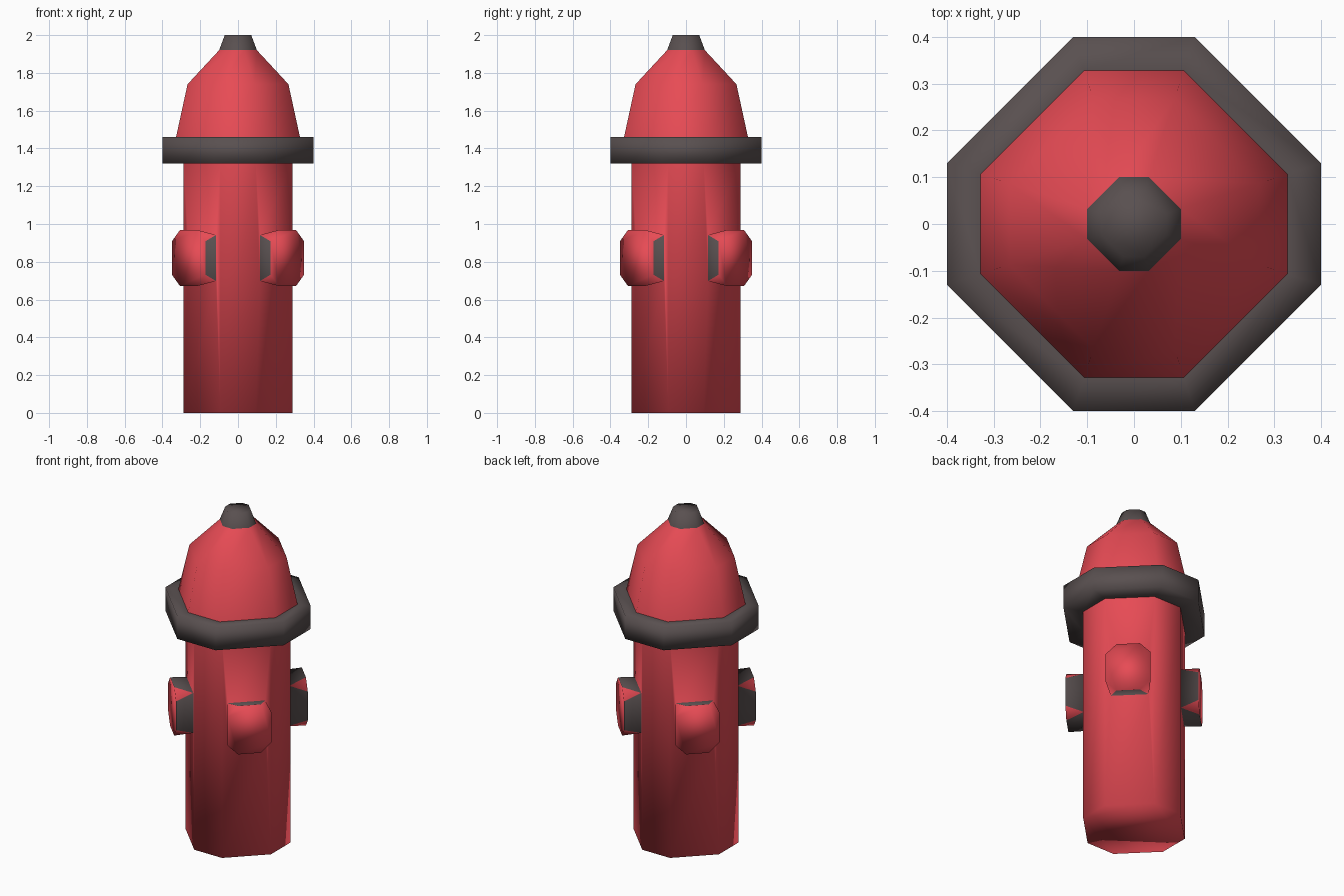
import bpy, bmesh, math
from mathutils import Vector

if "Cube" in bpy.data.objects:
    bpy.data.objects.remove(bpy.data.objects["Cube"])

RATIO = 0.325  # corner offset of the chamfered-square cross-section


def material(name, rgb):
    m = bpy.data.materials.new(name)
    m.diffuse_color = (*rgb, 1)
    m.use_nodes = True
    m.node_tree.nodes["Principled BSDF"].inputs["Base Color"].default_value = m.diffuse_color
    return m


RED = material("red_paint", (0.80, 0.07, 0.09))
GREY = material("dark_metal", (0.10, 0.08, 0.08))


def octagon(bm, w, z):
    c = w * RATIO
    pts = [(w, -c), (w, c), (c, w), (-c, w), (-w, c), (-w, -c), (-c, -w), (c, -w)]
    return [bm.verts.new((x, y, z)) for x, y in pts]


def bridge(bm, a, b, skip=()):
    n = len(a)
    for i in range(n):
        if i not in skip:
            bm.faces.new((a[i], a[(i + 1) % n], b[(i + 1) % n], b[i]))


def finish(bm, name, mats):
    for f in bm.faces:
        f.smooth = True
    mesh = bpy.data.meshes.new(name)
    bm.to_mesh(mesh)
    bm.free()
    for m in mats:
        mesh.materials.append(m)
    obj = bpy.data.objects.new(name, mesh)
    bpy.context.collection.objects.link(obj)
    return obj


def loft(name, profile, mat, cap_top=False):
    bm = bmesh.new()
    rings = [octagon(bm, w, z) for w, z in profile]
    for a, b in zip(rings, rings[1:]):
        bridge(bm, a, b)
    if cap_top:
        bm.faces.new(rings[-1])
    return finish(bm, name, [mat])


# Barrel with four hose outlets drawn out of its diagonal sides
def barrel(width, height):
    bm = bmesh.new()
    low, high = octagon(bm, width, 0), octagon(bm, width, height)
    bm.faces.new(low[::-1])
    bridge(bm, low, high, skip=(1, 3, 5, 7))
    r_base, r_cap, zc = width * (1 + RATIO) / math.sqrt(2), 0.37, 0.82
    for k in range(4):
        ang = math.radians(45 + 90 * k)
        out = Vector((math.cos(ang), math.sin(ang), 0))
        side = Vector((-math.sin(ang), math.cos(ang), 0))

        def point(r, t, z):
            return bm.verts.new(out * r + side * t + Vector((0, 0, zc + z)))

        i, j = 2 * k + 1, (2 * k + 2) % 8
        outer = [low[i], low[j], high[j], high[i]]
        base = [point(r_base, t, z) for t, z in
                ((-.105, -.122), (.105, -.122), (.105, .122), (-.105, .122))]
        bridge(bm, outer, base)
        # octagonal outlet cap, two points per base corner
        cap = [point(r_cap, t, z) for t, z in
               ((-.125, -.088), (-.065, -.148), (.065, -.148), (.125, -.088),
                (.125, .088), (.065, .148), (-.065, .148), (-.125, .088))]
        bm.faces.new(cap)
        for n in range(4):
            m = (n + 1) % 4
            bm.faces.new((base[n], cap[2 * n + 1], cap[2 * n]))
            wall = bm.faces.new((base[n], base[m], cap[2 * m], cap[2 * n + 1]))
            wall.material_index = 1
    bmesh.ops.recalc_face_normals(bm, faces=bm.faces)
    return finish(bm, "barrel_with_outlets", [RED, GREY])


barrel(0.288, 1.32)

# Flange collar
loft("collar", [(0.288, 1.32), (0.40, 1.32), (0.40, 1.46), (0.328, 1.46)], GREY)

# Domed bonnet
loft("bonnet", [(0.328, 1.46), (0.267, 1.74), (0.10, 1.92)], RED)

# Operating nut on top
loft("top_nut", [(0.10, 1.92), (0.07, 2.0)], GREY, cap_top=True)
